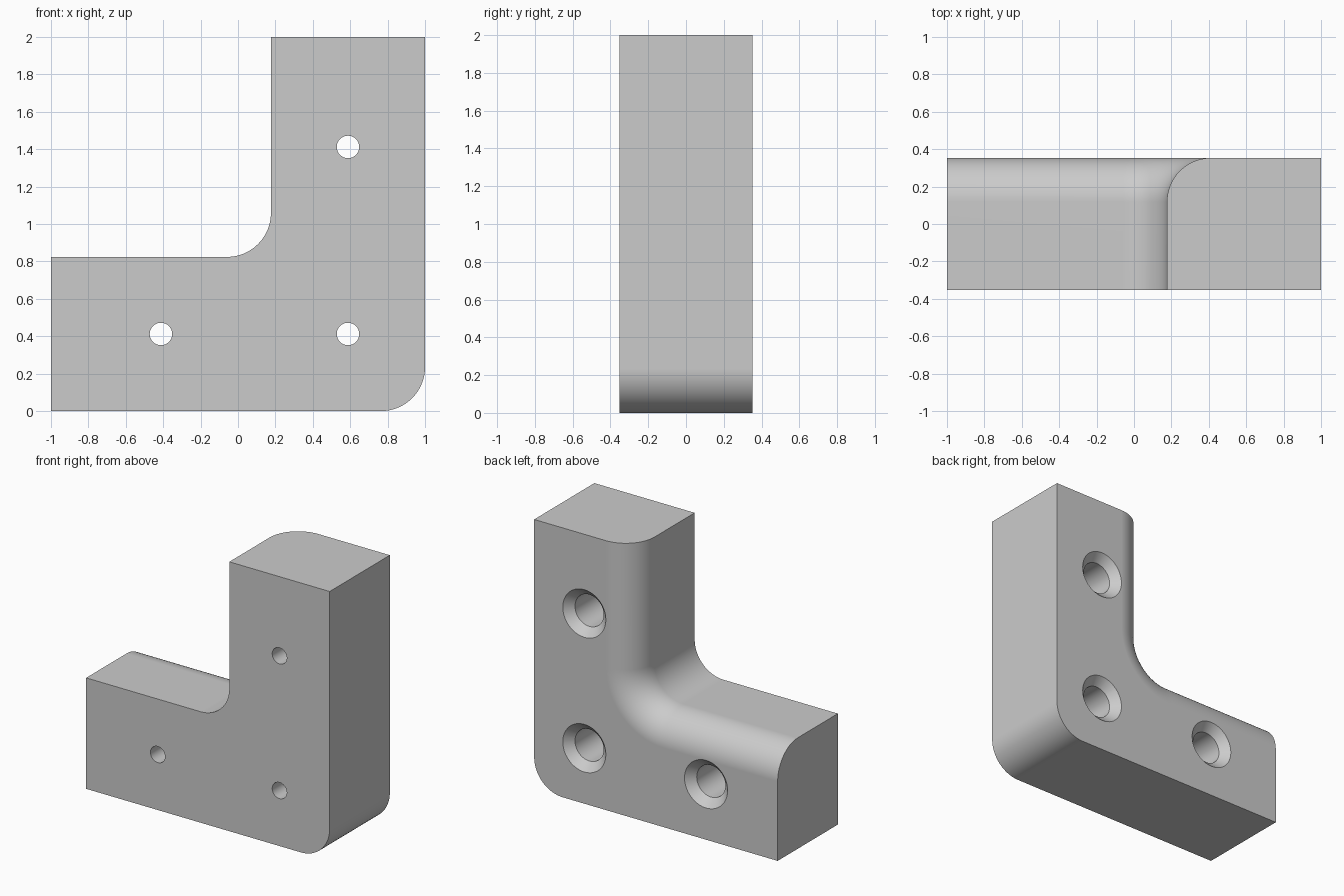
import bpy
import bmesh
from math import sin, cos, pi

cube = bpy.data.objects.get("Cube")
if cube:
    bpy.data.objects.remove(cube, do_unlink=True)

HALF = 0.353     # half thickness
ARM = 0.824      # arm width
R = 0.235        # radius of every rounding
STEPS = 16

grey = bpy.data.materials.new("plain grey")
grey.use_nodes = True
COLOUR = (0.6, 0.6, 0.6, 1)
grey.diffuse_color = COLOUR
grey.node_tree.nodes["Principled BSDF"].inputs["Base Color"].default_value = COLOUR


def arc(cx, cz, r, start, end):
    angles = [start + (end - start) * i / STEPS for i in range(STEPS + 1)]
    return [(cx + r * cos(a), cz + r * sin(a)) for a in angles]


def outline(inset):
    """L-shaped outline whose inner edge is pulled in by inset."""
    inner_x = 1 - ARM
    return ([(-1, 0)] + arc(1 - R, R, R, -pi / 2, 0)
            + [(1, 2), (inner_x + inset, 2)]
            + arc(inner_x - R, ARM + R, R + inset, 0, -pi / 2)
            + [(-1, ARM - inset)])


def skin(name, rings):
    """Closed solid through a stack of equal-length rings of points."""
    bm = bmesh.new()
    loops = [[bm.verts.new(p) for p in ring] for ring in rings]
    for a, b in zip(loops, loops[1:]):
        for i in range(len(a)):
            j = (i + 1) % len(a)
            bm.faces.new((a[i], a[j], b[j], b[i]))
    bm.faces.new(loops[0])
    bm.faces.new(loops[-1])
    bmesh.ops.recalc_face_normals(bm, faces=bm.faces)
    mesh = bpy.data.meshes.new(name)
    bm.to_mesh(mesh)
    bm.free()
    mesh.materials.append(grey)
    obj = bpy.data.objects.new(name, mesh)
    bpy.context.collection.objects.link(obj)
    return obj


# Bracket body: straight front part, then the rounded inner back edge
sections = [(-HALF, 0)]
for k in range(STEPS + 1):
    t = pi / 2 * k / STEPS
    sections.append((HALF - R + R * sin(t), R * (1 - cos(t))))
bracket = skin("corner_bracket",
               [[(x, y, z) for x, z in outline(d)] for y, d in sections])

# Stepped screw holes: through hole, wide bore, countersunk mouth
FLOOR = -HALF + R
hole_profile = [(-HALF - 0.1, 0.06), (FLOOR, 0.06), (FLOOR, 0.118),
                (HALF - 0.059, 0.118), (HALF, 0.177), (HALF + 0.1, 0.177)]
SIDES = 48
cutters = []
for cx, cz in ((-0.412, 0.412), (0.588, 0.412), (0.588, 1.412)):
    rings = [[(cx + r * cos(2 * pi * i / SIDES), y, cz + r * sin(2 * pi * i / SIDES))
              for i in range(SIDES)] for y, r in hole_profile]
    cutter = skin("screw_hole_cutter", rings)
    cutter.hide_render = True
    cutters.append(cutter)
    mod = bracket.modifiers.new("screw hole", 'BOOLEAN')
    mod.operation = 'DIFFERENCE'
    mod.solver = 'EXACT'
    mod.object = cutter

# Apply the cuts and remove the cutters
bpy.ops.object.select_all(action='DESELECT')
bpy.context.view_layer.objects.active = bracket
bracket.select_set(True)
for mod in list(bracket.modifiers):
    bpy.ops.object.modifier_apply(modifier=mod.name)
for cutter in cutters:
    bpy.data.objects.remove(cutter, do_unlink=True)

# Smooth roundings, crisp edges, flat large faces
bpy.ops.object.shade_smooth_by_angle(angle=pi / 6)
weighted = bracket.modifiers.new("flat face normals", 'WEIGHTED_NORMAL')
weighted.keep_sharp = True
